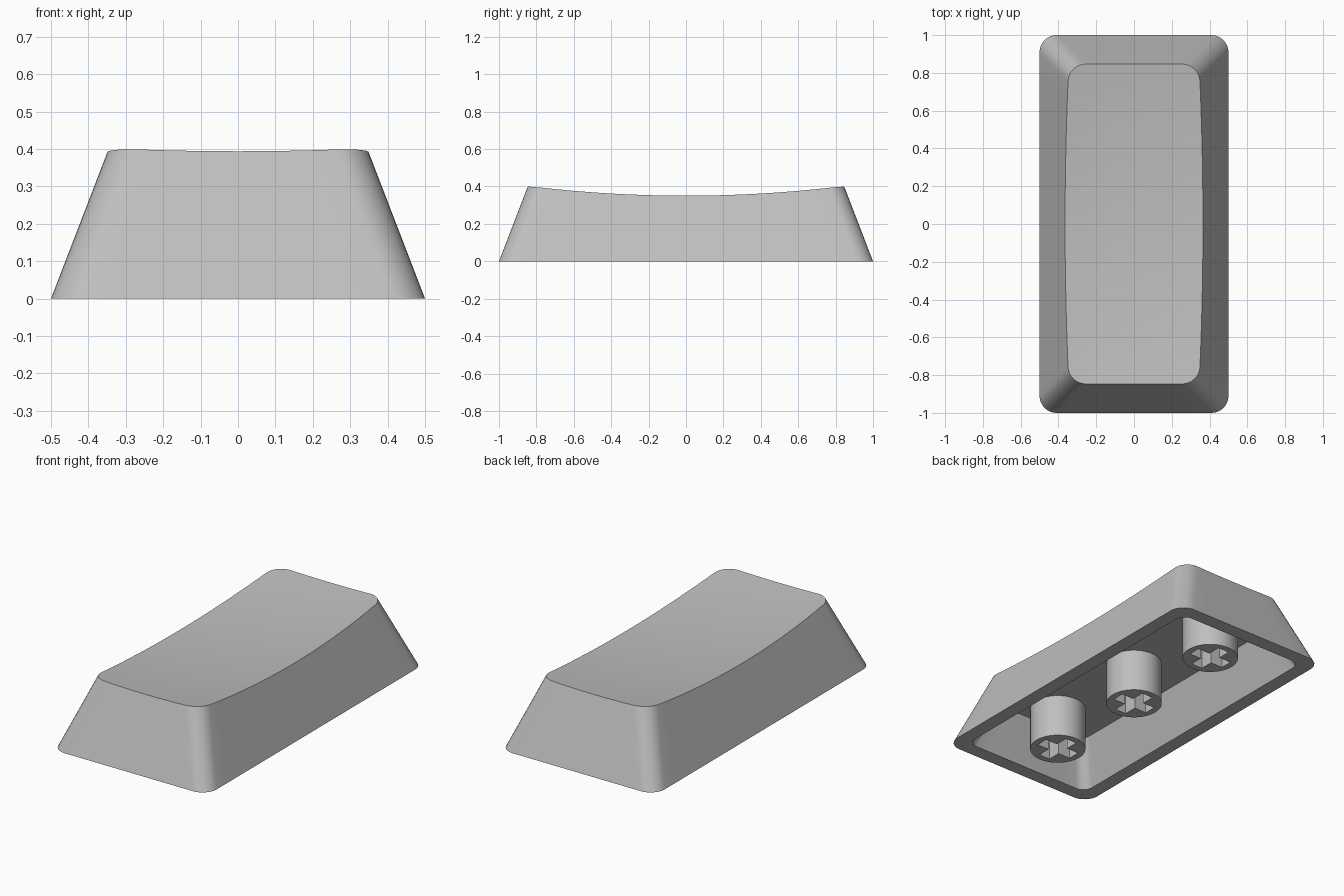
import bpy, bmesh, math
from mathutils import Vector

if "Cube" in bpy.data.objects:
    bpy.data.objects.remove(bpy.data.objects["Cube"])

SLOPE = 0.385     # inward draft of the walls per unit height
WALL = 0.083
CEILING = 0.25

grey = bpy.data.materials.new("mid_grey")
grey.diffuse_color = (0.52, 0.52, 0.52, 1)
grey.use_nodes = True
grey.node_tree.nodes["Principled BSDF"].inputs["Base Color"].default_value = grey.diffuse_color


def dish(x, y):
    """Height of the shallow spherical scoop on top."""
    return 0.341 + (x * x + y * y) / 13.6


def outline(hx, hy, r, corner=8, sides=(8, 20)):
    """Rounded rectangle, counter-clockwise, with subdivided straight sides."""
    pts = []
    centres = [(1, 1), (-1, 1), (-1, -1), (1, -1)]
    for i, (sx, sy) in enumerate(centres):
        for k in range(corner + 1):
            a = math.pi / 2 * (i + k / corner)
            pts.append(Vector((sx * (hx - r) + r * math.cos(a),
                               sy * (hy - r) + r * math.sin(a), 0)))
        # straight run to the next corner
        nx, ny = centres[(i + 1) % 4]
        a = math.pi / 2 * (i + 1)
        end = Vector((nx * (hx - r) + r * math.cos(a),
                      ny * (hy - r) + r * math.sin(a), 0))
        n = sides[i % 2]
        pts += [pts[-1].lerp(end, k / n) for k in range(1, n)] if n > 1 else []
    # the run points were measured from a moving start, so keep them even
    return pts


def bridge(bm, a, b):
    for i in range(len(a)):
        j = (i + 1) % len(a)
        bm.faces.new((a[i], a[j], b[j], b[i]))


def finish(bm, name):
    bmesh.ops.recalc_face_normals(bm, faces=bm.faces[:])
    me = bpy.data.meshes.new(name)
    bm.to_mesh(me)
    bm.free()
    me.materials.append(grey)
    ob = bpy.data.objects.new(name, me)
    bpy.context.collection.objects.link(ob)
    bpy.ops.object.select_all(action='DESELECT')
    ob.select_set(True)
    bpy.context.view_layer.objects.active = ob
    bpy.ops.object.shade_smooth_by_angle(angle=math.radians(25))
    return ob


# Cap shell: ceiling, inner wall, rim, outer wall, scooped top
bm = bmesh.new()


def ring(points):
    return [bm.verts.new(p) for p in points]


def up(points, z):
    return [Vector((p.x, p.y, z)) for p in points]


ix, iy = 0.5 - WALL, 1 - WALL
d = SLOPE * CEILING
ceiling = ring(up(outline(ix - d, iy - d, 0.06), CEILING))
inner = ring(outline(ix, iy, 0.06))
base = outline(0.5, 1.0, 0.09)
outer = ring(base)

# slide each edge point up the sloped wall until it meets the scoop
high = outline(0.5 - SLOPE * 0.4, 1 - SLOPE * 0.4, 0.09)
edge = []
for lo, hi in zip(base, up(high, 0.4)):
    p = hi
    for _ in range(8):
        p = lo.lerp(hi, dish(p.x, p.y) / 0.4)
    edge.append(p)

bm.faces.new(ceiling)
bridge(bm, ceiling, inner)
bridge(bm, inner, outer)
last = ring(edge)
bridge(bm, outer, last)
STEPS = 10
for s in range(STEPS - 1, 0, -1):
    f = s / STEPS
    nxt = ring([Vector((p.x * f, p.y * f, dish(p.x * f, p.y * f))) for p in edge])
    bridge(bm, last, nxt)
    last = nxt
centre = bm.verts.new((0, 0, dish(0, 0)))
for i in range(len(last)):
    bm.faces.new((last[i], last[(i + 1) % len(last)], centre))
finish(bm, "cap_shell")


# Round mounting posts with a cross-shaped socket
def stem(name, y):
    bm = bmesh.new()
    r, arm, w = 0.152, 0.114, 0.036
    circle = [(r * math.cos(t * math.tau / 48), r * math.sin(t * math.tau / 48))
              for t in range(48)]
    cross = []
    for q in range(4):
        c, s = round(math.cos(q * math.pi / 2)), round(math.sin(q * math.pi / 2))
        cross += [(c * px - s * py, s * px + c * py)
                  for px, py in ((arm, -w), (arm, w), (w, w))]
    edges = []
    for loop in (circle, cross):
        low = [bm.verts.new((px, py + y, 0)) for px, py in loop]
        top = [bm.verts.new((px, py + y, CEILING)) for px, py in loop]
        bridge(bm, low, top)
        edges += [bm.edges.get((low[i], low[i - 1])) for i in range(len(low))]
    bmesh.ops.triangle_fill(bm, edges=edges, use_beauty=True)
    finish(bm, name)


for name, y in (("front_stem", -0.65), ("middle_stem", 0), ("back_stem", 0.65)):
    stem(name, y)
